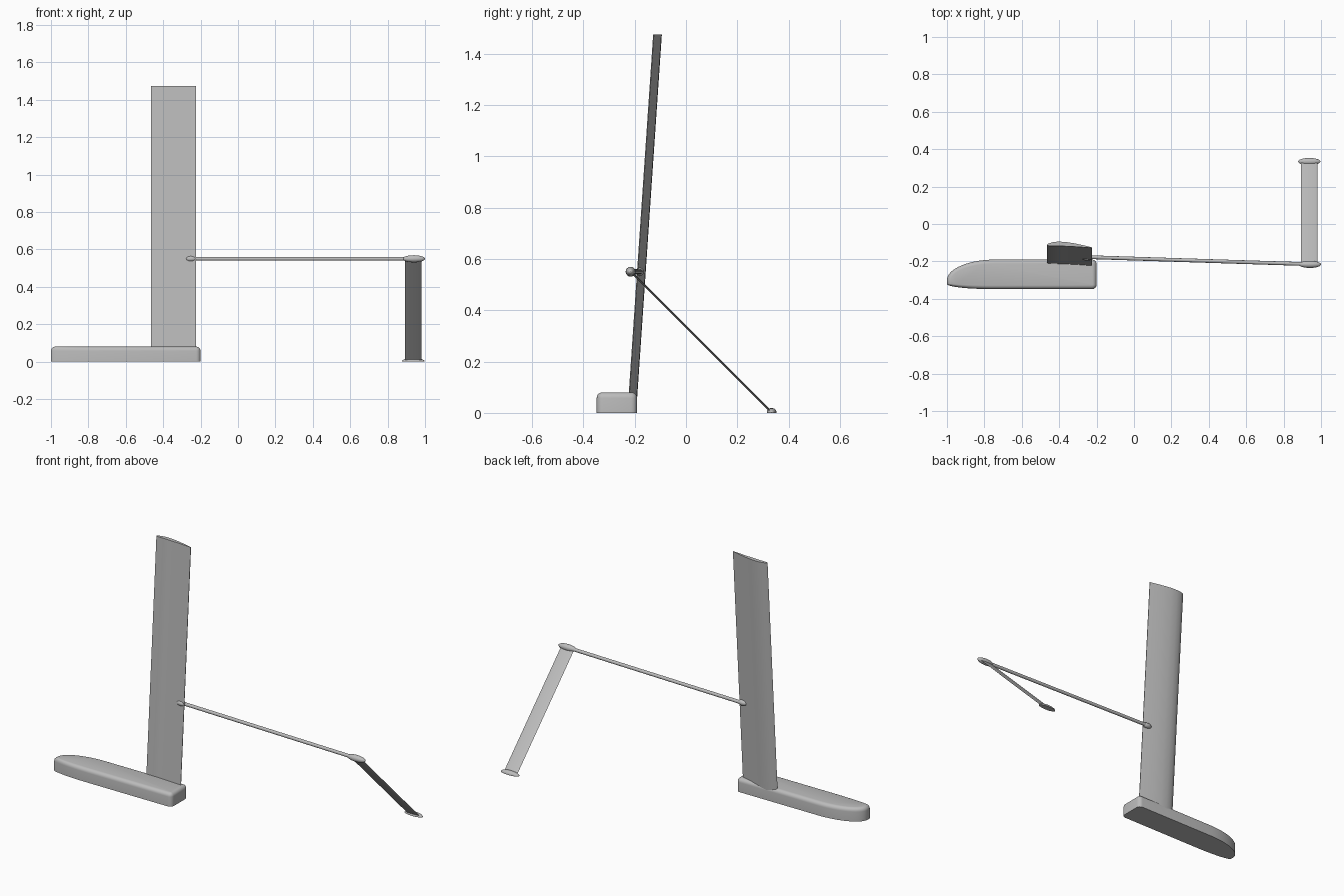
import bpy, bmesh
from math import cos, sin, pi
from mathutils import Vector, Matrix

if "Cube" in bpy.data.objects:
    bpy.data.objects.remove(bpy.data.objects["Cube"])

grey = bpy.data.materials.new("light_grey")
grey.use_nodes = True
colour = (0.5, 0.5, 0.5, 1)
grey.diffuse_color = colour
grey.node_tree.nodes["Principled BSDF"].inputs["Base Color"].default_value = colour


def finish(name, bm, angle=0.6):
    bmesh.ops.recalc_face_normals(bm, faces=bm.faces)
    mesh = bpy.data.meshes.new(name)
    bm.to_mesh(mesh)
    bm.free()
    mesh.materials.append(grey)
    obj = bpy.data.objects.new(name, mesh)
    bpy.context.collection.objects.link(obj)
    bpy.ops.object.select_all(action='DESELECT')
    bpy.context.view_layer.objects.active = obj
    obj.select_set(True)
    bpy.ops.object.shade_smooth_by_angle(angle=angle)
    return obj


def loft(name, rings):
    """Skin a stack of matching closed rings and cap both ends."""
    bm = bmesh.new()
    loops = [[bm.verts.new(p) for p in ring] for ring in rings]
    n = len(loops[0])
    for a, b in zip(loops, loops[1:]):
        for i in range(n):
            j = (i + 1) % n
            bm.faces.new((a[i], a[j], b[j], b[i]))
    bm.faces.new(loops[0])
    bm.faces.new(loops[-1])
    return finish(name, bm)


def arc(cx, cy, rx, ry, start, steps):
    angles = [start + pi / 2 * i / steps for i in range(steps + 1)]
    return [(cx + rx * cos(t), cy + ry * sin(t)) for t in angles]


def hull_outline(d, z):
    """Asymmetric plan with a raked bow, shrunk inward by d."""
    r = 0.024 - d
    pts = arc(-0.224, -0.214, r, r, 0, 4)
    pts += arc(-0.74, -0.30, 0.26 - d, 0.11 - d, pi / 2, 14)
    pts += arc(-0.76, -0.32, 0.24 - d, 0.028 - d, pi, 10)
    pts += arc(-0.224, -0.324, r, r, 3 * pi / 2, 4)
    return [(x, y, z) for x, y in pts]


# Hull with a rounded deck edge and flat bottom
edge = 0.022
rings = [hull_outline(0, 0)]
for k in range(6):
    t = pi / 2 * k / 5
    rings.append(hull_outline(edge * (1 - cos(t)), 0.08 - edge * (1 - sin(t))))
loft("hull", rings)

# Leaning wing sail: nearly flat front, cambered back, thin trailing edge
upper = [(0, 0.012), (0.006, 0.019), (0.03, 0.027), (0.06, 0.030), (0.10, 0.028),
         (0.15, 0.020), (0.20, 0.009), (0.24, -0.001)]
lower = [(0.24, -0.004), (0.16, 0.002), (0.08, 0.006), (0.01, 0.007)]


def sail_ring(z):
    return [(-0.465 + x, -0.124 + y + (z - 1.475) * 0.068, z) for x, y in upper + lower]


loft("wing_sail", [sail_ring(0.06), sail_ring(1.475)])

# Slanted foil with a thin lens section
across = Vector((0, 1, 1)).normalized()


def foil_ring(y, z):
    centre = Vector((0.937, y, z))
    return [centre + Vector((0.043 * cos(t), 0, 0)) + across * 0.004 * sin(t)
            for t in [2 * pi * i / 20 for i in range(20)]]


loft("slanted_foil", [foil_ring(-0.213, 0.548), foil_ring(0.33, 0.005)])

# Cross beam from sail to outer pod
start, end = Vector((-0.25, -0.177, 0.55)), Vector((0.94, -0.215, 0.55))
bm = bmesh.new()
spin = (end - start).to_track_quat('Z', 'Y').to_matrix().to_4x4()
bmesh.ops.create_cone(bm, cap_ends=True, segments=16, radius1=0.01, radius2=0.01,
                      depth=(end - start).length,
                      matrix=Matrix.Translation((start + end) / 2) @ spin)
finish("cross_beam", bm)


# Streamlined joint pods; the foot pod is cut flat at the ground
def pod(name, centre, size):
    bm = bmesh.new()
    bmesh.ops.create_uvsphere(bm, u_segments=24, v_segments=16, radius=1,
                              matrix=Matrix.Translation(centre) @ Matrix.Diagonal((*size, 1)))
    if centre[2] < size[2]:
        cut = bmesh.ops.bisect_plane(bm, geom=bm.verts[:] + bm.edges[:] + bm.faces[:],
                                     plane_co=(0, 0, 0), plane_no=(0, 0, 1), clear_inner=True)
        rim = [e for e in cut["geom_cut"] if isinstance(e, bmesh.types.BMEdge)]
        bmesh.ops.contextual_create(bm, geom=rim)
    finish(name, bm)


pod("sail_joint", (-0.25, -0.18, 0.55), (0.03, 0.016, 0.016))
pod("outer_pod", (0.94, -0.216, 0.55), (0.06, 0.019, 0.019))
pod("foot_pod", (0.937, 0.334, 0.002), (0.06, 0.019, 0.017))
